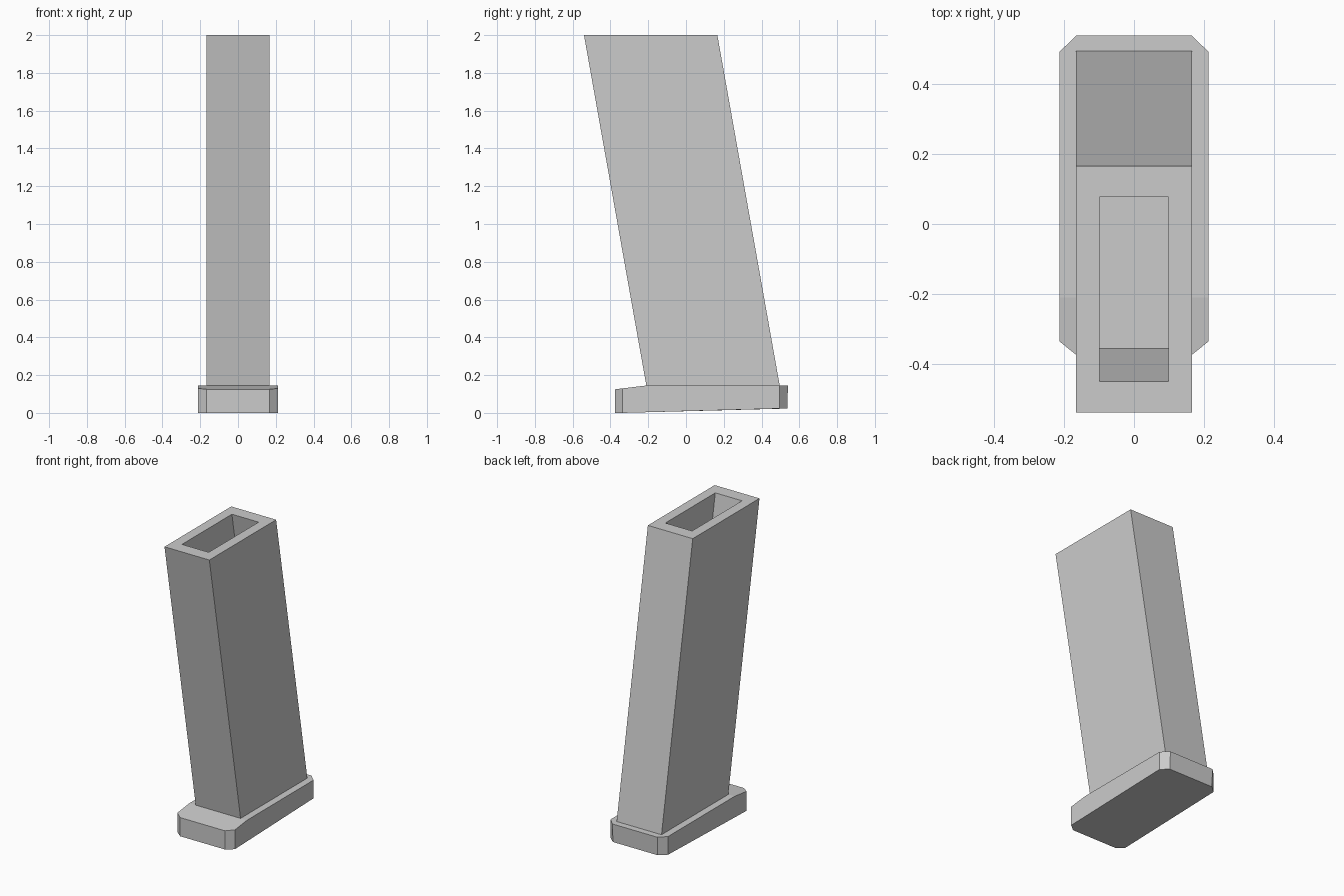
import bpy, bmesh

if "Cube" in bpy.data.objects:
    bpy.data.objects.remove(bpy.data.objects["Cube"])

LEAN = (0.165 - 0.495) / (2.0 - 0.145)   # y shift per unit of height


def make_object(name, bm):
    bmesh.ops.recalc_face_normals(bm, faces=bm.faces)
    mesh = bpy.data.meshes.new(name)
    bm.to_mesh(mesh)
    bm.free()
    obj = bpy.data.objects.new(name, mesh)
    bpy.context.collection.objects.link(obj)
    return obj


def bridge(bm, a, b):
    n = len(a)
    for i in range(n):
        j = (i + 1) % n
        bm.faces.new((a[i], a[j], b[j], b[i]))


# Leaning hollow body: outer walls, top rim, inner walls, pocket floor
bm = bmesh.new()


def ring(half_x, y_front, y_back, z):
    """Rectangle given by its y range at z = 2, slid along the lean to height z."""
    s = (z - 2.0) * LEAN
    return [bm.verts.new((x, y + s, z)) for x, y in
            ((-half_x, y_front), (half_x, y_front), (half_x, y_back), (-half_x, y_back))]


loops = [ring(0.166, -0.54, 0.166, 0.145), ring(0.166, -0.54, 0.166, 2.0),
         ring(0.099, -0.451, 0.077, 2.0), ring(0.099, -0.451, 0.077, 1.47)]
for lower, upper in zip(loops, loops[1:]):
    bridge(bm, lower, upper)
bm.faces.new(loops[0])
bm.faces.new(loops[-1])
make_object("magazine_body", bm)

# Base plate: chamfered outline, tilted underside, top sloping down at the front
right = [(0.166, -0.375), (0.213, -0.337), (0.213, -0.21), (0.213, 0.494), (0.166, 0.54)]
outline = right + [(-x, y) for x, y in reversed(right)]


def top_z(y):
    return 0.145 + 0.02 * min(0.0, y + 0.21) / 0.165


def bottom_z(y):
    return 0.023 * min(1.0, max(0.0, (y + 0.337) / 0.831))


bm = bmesh.new()
bottom = [bm.verts.new((x, y - (0.004 if y > 0.5 else 0), bottom_z(y))) for x, y in outline]
top = [bm.verts.new((x, y, top_z(y))) for x, y in outline]
bridge(bm, bottom, top)
for r in (bottom, top):
    bm.faces.new(r[2:8])              # long rear area
    bm.faces.new(r[:3] + r[7:])       # front area
make_object("base_plate", bm)
